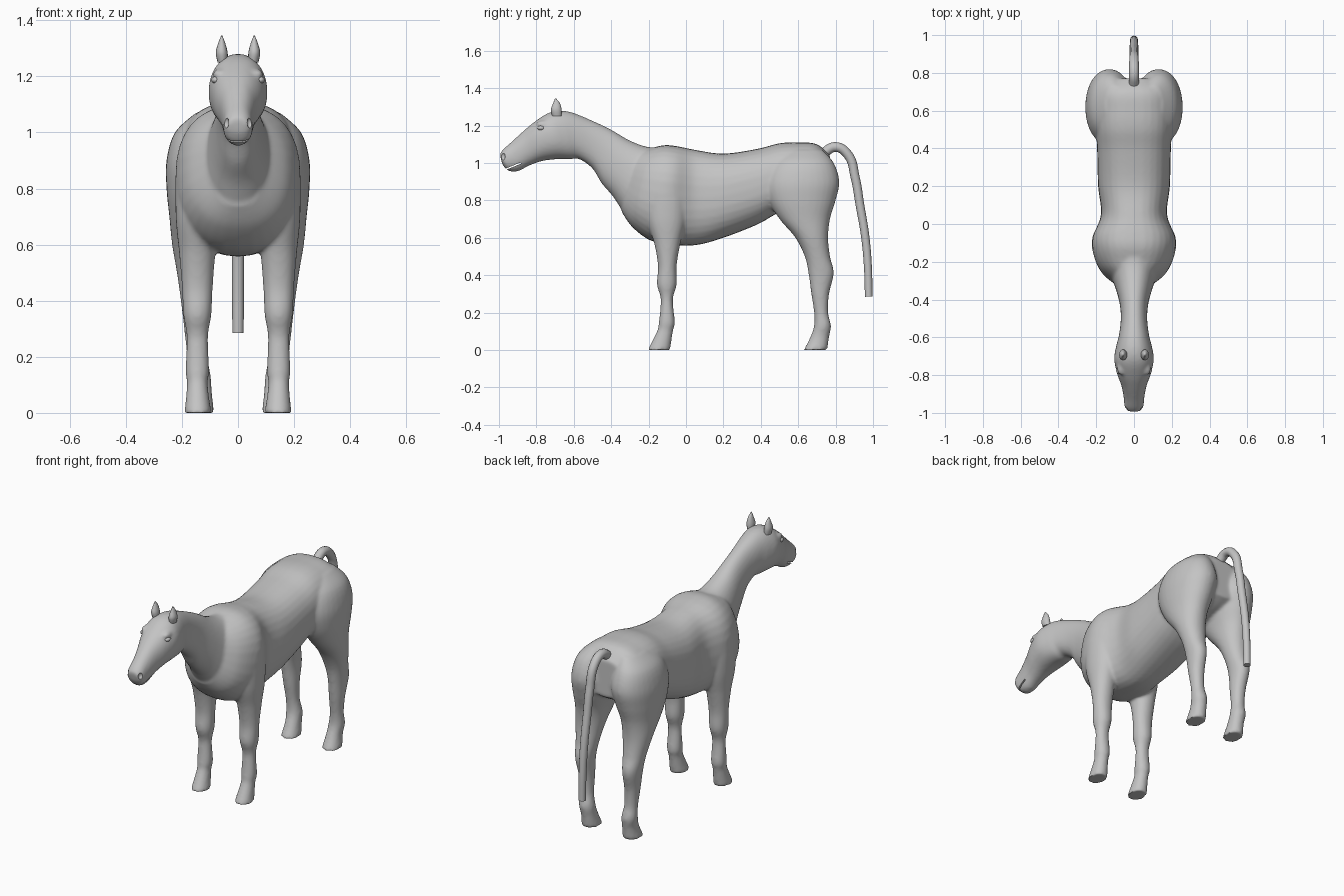
import bpy
import bmesh
from math import cos, sin, pi, radians
from mathutils import Matrix, Vector

cube = bpy.data.objects.get("Cube")
if cube:
    bpy.data.objects.remove(cube, do_unlink=True)

coat = bpy.data.materials.new("grey_coat")
coat.use_nodes = True
coat.diffuse_color = (0.55, 0.55, 0.55, 1)
coat.node_tree.nodes["Principled BSDF"].inputs["Base Color"].default_value = coat.diffuse_color


def resample(stations, steps=6):
    """Smooth curve through the given cross-section stations."""
    rows = [Vector(s) for s in stations]
    rows = [rows[0]] + rows + [rows[-1]]
    result = []
    for a, b, c, d in zip(rows, rows[1:], rows[2:], rows[3:]):
        for i in range(steps):
            t = i / steps
            result.append(b + (c - a) * (t / 2)
                          + (a * 2 - b * 5 + c * 4 - d) * (t * t / 2)
                          + (b * 3 - a - c * 3 + d) * (t ** 3 / 2))
    return result + [rows[-1]]


def loft(bm, stations, power=2.0, segments=32):
    """Skin rounded rings; station = top y, top z, bottom y, bottom z, half width, centre x."""
    rings = []
    for ya, za, yb, zb, width, x in resample(stations):
        middle = Vector((x, (ya + yb) / 2, (za + zb) / 2))
        half = Vector((0, (ya - yb) / 2, (za - zb) / 2))
        ring = []
        for i in range(segments):
            angle = 2 * pi * i / segments
            c, s = cos(angle), sin(angle)
            u = abs(c) ** (2 / power) * (1 if c > 0 else -1)
            v = abs(s) ** (2 / power) * (1 if s > 0 else -1)
            ring.append(bm.verts.new(middle + Vector((u * width, 0, 0)) + half * v))
        rings.append(ring)
    faces = [bm.faces.new(rings[0]), bm.faces.new(rings[-1])]
    for low, high in zip(rings, rings[1:]):
        for i in range(segments):
            j = (i + 1) % segments
            faces.append(bm.faces.new((low[i], low[j], high[j], high[i])))
    bmesh.ops.recalc_face_normals(bm, faces=faces)


def upright(rows, side):
    """Turn rows of height, front y, back y, half width, x into loft stations."""
    return [(front, z, back, z, width, x * side) for z, front, back, width, x in rows]


def ball(bm, location, scale):
    matrix = Matrix.Translation(location) @ Matrix.Diagonal((*scale, 1))
    bmesh.ops.create_uvsphere(bm, u_segments=24, v_segments=16, radius=1, matrix=matrix)


def make_object(name, bm):
    mesh = bpy.data.meshes.new(name)
    bm.to_mesh(mesh)
    bm.free()
    obj = bpy.data.objects.new(name, mesh)
    bpy.context.collection.objects.link(obj)
    return obj


def bake(obj):
    """Replace an object with its evaluated mesh, in the coat colour and smooth."""
    name = obj.name
    bpy.context.view_layer.update()
    graph = bpy.context.evaluated_depsgraph_get()
    mesh = bpy.data.meshes.new_from_object(obj.evaluated_get(graph))
    bpy.data.objects.remove(obj, do_unlink=True)
    mesh.materials.clear()
    mesh.materials.append(coat)
    result = bpy.data.objects.new(name, mesh)
    bpy.context.collection.objects.link(result)
    bpy.ops.object.select_all(action="DESELECT")
    result.select_set(True)
    bpy.context.view_layer.objects.active = result
    bpy.ops.object.shade_smooth_by_angle(angle=radians(50))
    return result


# Torso, from chest to rump
torso = [
    (-.27, 1.06, -.345, .74, .10, 0), (-.2, 1.075, -.29, .66, .175, 0),
    (-.12, 1.095, -.2, .59, .215, 0), (-.05, 1.09, -.1, .565, .22, 0),
    (.05, 1.07, .05, .56, .175, 0), (.2, 1.05, .2, .6, .19, 0),
    (.38, 1.075, .38, .67, .195, 0), (.5, 1.105, .5, .735, .2, 0),
    (.6, 1.11, .6, .75, .2, 0), (.7, 1.1, .7, .78, .19, 0),
    (.77, 1.04, .77, .82, .12, 0)]

# Head and neck, from nose to shoulders
head_and_neck = [
    (-.995, 1.05, -.985, 1, .035, 0), (-.975, 1.075, -.955, .96, .05, 0),
    (-.93, 1.115, -.9, .955, .055, 0), (-.87, 1.17, -.84, .985, .067, 0),
    (-.81, 1.22, -.77, 1.01, .09, 0), (-.74, 1.265, -.69, 1.02, .105, 0),
    (-.68, 1.28, -.62, 1.02, .095, 0), (-.61, 1.27, -.57, 1.02, .08, 0),
    (-.51, 1.23, -.5, .97, .07, 0), (-.405, 1.18, -.45, .89, .075, 0),
    (-.3, 1.12, -.39, .82, .095, 0), (-.2, 1.085, -.33, .73, .12, 0),
    (-.1, 1.09, -.25, .64, .14, 0)]

# Legs, from the body down to the hoof
front_leg = [
    (.95, -.17, -.03, .06, .13), (.85, -.21, 0, .08, .14), (.7, -.21, 0, .08, .142),
    (.57, -.17, -.03, .065, .145), (.45, -.15, -.05, .055, .145),
    (.35, -.155, -.05, .05, .145), (.27, -.135, -.07, .038, .145),
    (.15, -.145, -.06, .042, .145), (.1, -.155, -.07, .037, .145),
    (0, -.205, -.085, .048, .143)]
hind_leg = [
    (1.07, .53, .73, .05, .1), (1, .46, .79, .1, .125), (.9, .42, .82, .125, .13),
    (.8, .44, .8, .115, .14), (.7, .5, .77, .095, .15), (.6, .585, .76, .08, .155),
    (.5, .635, .77, .063, .155), (.41, .655, .79, .05, .155),
    (.3, .67, .765, .042, .15), (.2, .685, .76, .037, .145),
    (.13, .685, .775, .043, .14), (.07, .665, .765, .042, .135),
    (0, .63, .755, .05, .135)]

bm = bmesh.new()
loft(bm, torso, power=2.4)
loft(bm, head_and_neck, power=2.2)
for side in (-1, 1):
    loft(bm, upright(front_leg, side), power=2.1)
    loft(bm, upright(hind_leg, side), power=2.1)
    # Brow ridge
    ball(bm, (.066 * side, -.765, 1.208), (.025, .035, .018))
body = make_object("body", bm)

# Cutter for the mouth and nostrils
bm = bmesh.new()
slit = Matrix.Translation((0, -.93, .98)) @ Matrix.Rotation(.39, 4, "X")
bmesh.ops.create_cube(bm, size=1, matrix=slit @ Matrix.Diagonal((.2, .1, .007, 1)))
for side in (-1, 1):
    ball(bm, (.045 * side, -.98, 1.035), (.014, .014, .02))
cutter = make_object("face_cutter", bm)
cutter.hide_render = True

# Fuse the body parts into one skin, then cut the face
remesh = body.modifiers.new("fuse", "REMESH")
remesh.mode = "VOXEL"
remesh.voxel_size = .009
relax = body.modifiers.new("relax", "SMOOTH")
relax.factor = .5
relax.iterations = 6
cut = body.modifiers.new("cut", "BOOLEAN")
cut.operation = "DIFFERENCE"
cut.object = cutter
bake(body)
bpy.data.objects.remove(cutter, do_unlink=True)

# Ears and eyes
ear = [(1.25, -.715, -.665, .018, .055), (1.285, -.722, -.665, .021, .058),
       (1.32, -.71, -.675, .012, .058), (1.345, -.7, -.695, .002, .058)]
for side, label in ((1, "left"), (-1, "right")):
    bm = bmesh.new()
    loft(bm, upright(ear, side), segments=16)
    bake(make_object(label + "_ear", bm))
    bm = bmesh.new()
    ball(bm, (.079 * side, -.775, 1.187), (.016, .02, .013))
    bake(make_object(label + "_eye", bm))

# Tail, arched then hanging
path = [(.73, 1.05), (.8, 1.085), (.865, 1.045), (.905, .92), (.93, .775),
        (.957, .615), (.972, .455), (.977, .285)]
curve = bpy.data.curves.new("tail", "CURVE")
curve.dimensions = "3D"
curve.bevel_depth = .027
curve.bevel_resolution = 4
curve.use_fill_caps = True
spline = curve.splines.new("BEZIER")
spline.bezier_points.add(len(path) - 1)
for i, (point, (y, z)) in enumerate(zip(spline.bezier_points, path)):
    point.co = (0, y, z)
    point.handle_left_type = point.handle_right_type = "AUTO"
    point.radius = 1 - .25 * i / (len(path) - 1)
tail = bpy.data.objects.new("tail", curve)
bpy.context.collection.objects.link(tail)
bake(tail)
